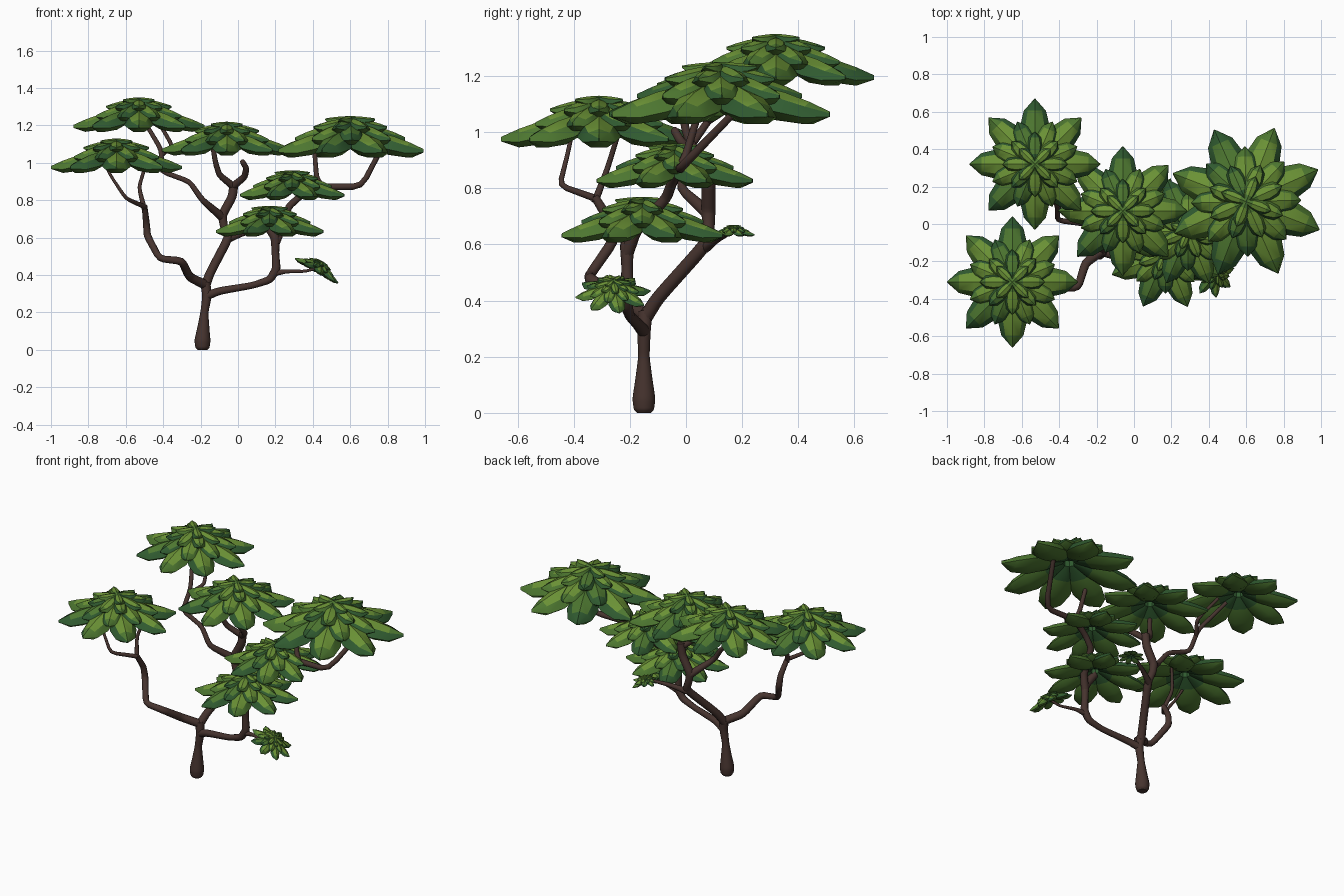
import bpy, bmesh, math
from mathutils import Vector, Matrix

if "Cube" in bpy.data.objects:
    bpy.data.objects.remove(bpy.data.objects["Cube"])


def material(name, rgb):
    m = bpy.data.materials.new(name)
    m.diffuse_color = (*rgb, 1)
    m.use_nodes = True
    m.node_tree.nodes["Principled BSDF"].inputs["Base Color"].default_value = m.diffuse_color
    return m


BARK = material("brown bark", (0.062, 0.034, 0.028))
GREENS = [material("light green", (0.145, 0.285, 0.036)),
          material("mid green", (0.075, 0.185, 0.03)),
          material("dark green", (0.03, 0.105, 0.03))]


# ---- wood: tapered round curves, each point is (x, y, z, radius)
def branch(name, pts):
    pts = [Vector(p) for p in pts]
    path = [pts[0]]
    for a, b, c in zip(pts, pts[1:], pts[2:]):      # lightly round each bend
        p, q = b.lerp(a, .2), b.lerp(c, .2)
        path += [p, (p + q) / 4 + b / 2, q]
    path.append(pts[-1])
    cu = bpy.data.curves.new(name, 'CURVE')
    cu.dimensions = '3D'
    cu.bevel_depth = 1.0
    cu.bevel_resolution = 3
    cu.use_fill_caps = True
    sp = cu.splines.new('POLY')
    sp.points.add(len(path) - 1)
    sp.use_smooth = True
    for point, p in zip(sp.points, path):
        point.co = (p.x, p.y, p.z, 1)
        point.radius = p.w
    cu.materials.append(BARK)
    ob = bpy.data.objects.new(name, cu)
    bpy.context.collection.objects.link(ob)


branch("trunk", [(-.19, -.15, 0, .026), (-.19, -.15, .012, .038), (-.19, -.15, .05, .043),
                 (-.185, -.15, .12, .032), (-.18, -.15, .2, .021), (-.165, -.15, .29, .025),
                 (-.175, -.145, .36, .027)])
branch("centre_branch", [(-.175, -.145, .34, .026), (-.15, -.1, .41, .024), (-.05, .07, .6, .024),
                         (-.075, .08, .66, .022), (-.085, .08, .72, .025), (-.03, .08, .82, .025),
                         (-.02, .08, .9, .025)])
branch("centre_twig_left", [(-.02, .08, .87, .02), (-.1, .03, .935, .016), (-.12, .0, 1.0, .015),
                            (-.14, -.02, 1.12, .013)])
branch("centre_twig_hook", [(-.02, .07, .88, .02), (.035, .02, .925, .018), (.045, -.02, .97, .016),
                            (.025, -.04, 1.005, .015), (.015, -.04, 1.013, .008)])
branch("small_back_twig", [(-.055, .07, .59, .02), (.02, .11, .62, .014), (.14, .17, .65, .008)])
branch("right_low_branch", [(-.165, -.15, .29, .024), (-.1, -.17, .315, .021), (.08, -.2, .345, .018),
                            (.17, -.21, .375, .021), (.205, -.21, .43, .024), (.2, -.21, .52, .02),
                            (.2, -.21, .6, .026), (.14, -.19, .69, .022)])
branch("right_low_twig", [(.19, -.21, .41, .018), (.26, -.22, .42, .011), (.36, -.25, .42, .008),
                          (.43, -.26, .44, .008)])
branch("right_high_branch", [(.2, -.21, .57, .024), (.235, -.18, .65, .022), (.27, -.07, .765, .019),
                             (.33, -.05, .82, .018), (.43, -.02, .872, .018),
                             (.66, -.02, .872, .016), (.79, .22, 1.12, .013)])
branch("right_high_twig", [(.45, -.02, .87, .018), (.42, .0, .92, .014), (.405, .06, 1.12, .012)])
branch("left_back_branch", [(-.085, .08, .71, .024), (-.19, -.02, .8, .016), (-.26, .0, .9, .014),
                            (-.41, .02, .955, .014), (-.41, .1, 1.07, .013), (-.5, .25, 1.22, .011)])
branch("left_back_twig", [(-.41, .08, 1.04, .013), (-.35, .16, 1.09, .011), (-.42, .27, 1.21, .01)])
branch("left_front_branch", [(-.18, -.15, .35, .025), (-.26, -.21, .39, .024), (-.3, -.34, .475, .021),
                             (-.42, -.345, .488, .018), (-.485, -.26, .61, .02), (-.49, -.27, .68, .018),
                             (-.5, -.325, .77, .015)])
branch("left_front_twig_outer", [(-.5, -.325, .765, .013), (-.6, -.45, .81, .01), (-.68, -.42, .93, .008),
                                 (-.73, -.4, 1.03, .008)])
branch("left_front_twig_inner", [(-.5, -.325, .75, .014), (-.53, -.28, .87, .01), (-.49, -.24, 1.0, .009)])


# ---- foliage: rings of ridged, pillow-shaped leaves
def leaf(bm, start, length, z0, z1, half, drop, angle, shade):
    """One closed, drooping leaf along +x turned by angle; sizes for a cluster of radius 1."""
    rot = Matrix.Rotation(angle, 3, 'Z')
    rings = []
    for t, w in ((0, .35), (.25, .8), (.55, 1), (.8, .75), (1, .03)):
        x = start + (length - start) * t
        z = z0 + (z1 - z0) * t ** 1.8
        d = drop * (.25 + .75 * w)
        y = half * w
        belly = -d - .09 * w * (half / .2)
        section = [(-y, -d), (-.65 * y, -.3 * d), (0, 0), (.65 * y, -.3 * d), (y, -d),
                   (.5 * y, belly * .9), (-.5 * y, belly * .9)]
        rings.append([bm.verts.new(rot @ Vector((x, a, z + b))) for a, b in section])
    for i in range(4):
        for k in range(7):
            n = (k + 1) % 7
            f = bm.faces.new((rings[i][k], rings[i + 1][k], rings[i + 1][n], rings[i][n]))
            if k > 3:                       # underside: dark near the stem
                f.material_index = 2 if i < 1 else 1
            elif k in (0, 3):               # rim: one side dark, the other mid
                f.material_index = 2 if shade or k == 0 else 1
            else:                           # beside the rib: light in the middle
                f.material_index = min(2, shade + (0 if i in (1, 2) else 1))
    for ring in (rings[0], rings[-1]):
        bm.faces.new(ring).material_index = 2


# start, length, base height, tip height, half width, rim drop, count, half step, shade
LAYERS = [(.08, 1.0, -.17, -.42, .225, .165, 8, 0, 0),
          (.06, .70, -.09, -.27, .18, .13, 8, .5, 0),
          (.04, .50, -.03, -.13, .13, .10, 8, 0, 0),
          (.0, .34, .0, -.03, .09, .07, 4, .5, 0)]


def cluster(name, apex, radius, turn=0, normal=(0, 0, 1)):
    bm = bmesh.new()
    for start, length, z0, z1, half, drop, n, off, shade in LAYERS:
        for i in range(n):
            a = math.tau * (i + off) / n + math.radians(turn)
            leaf(bm, start, length, z0, z1, half, drop, a, 1 if n == 8 and i % 3 == 2 else shade)
    bmesh.ops.recalc_face_normals(bm, faces=bm.faces)
    tilt = Vector((0, 0, 1)).rotation_difference(Vector(normal)).to_matrix().to_4x4()
    bm.transform(Matrix.Translation(apex) @ tilt @ Matrix.Scale(radius, 4))
    me = bpy.data.meshes.new(name)
    bm.to_mesh(me)
    bm.free()
    for m in GREENS:
        me.materials.append(m)
    ob = bpy.data.objects.new(name, me)
    bpy.context.collection.objects.link(ob)
    bpy.context.view_layer.objects.active = ob
    ob.select_set(True)
    bpy.ops.object.shade_smooth_by_angle(angle=math.radians(35))
    ob.select_set(False)


cluster("foliage_left_back", (-.53, .32, 1.35), .35)
cluster("foliage_left_front", (-.65, -.31, 1.13), .35)
cluster("foliage_centre", (-.06, .07, 1.22), .345)
cluster("foliage_right_high", (.6, .12, 1.25), .42, 24)
cluster("foliage_right_middle", (.29, -.04, .96), .3, 22)
cluster("foliage_right_low", (.17, -.155, .77), .31, 22)
cluster("foliage_small_right", (.45, -.26, .475), .135, 10, (.5, 0, .87))
cluster("foliage_small_back", (.165, .17, .67), .08, 22)
